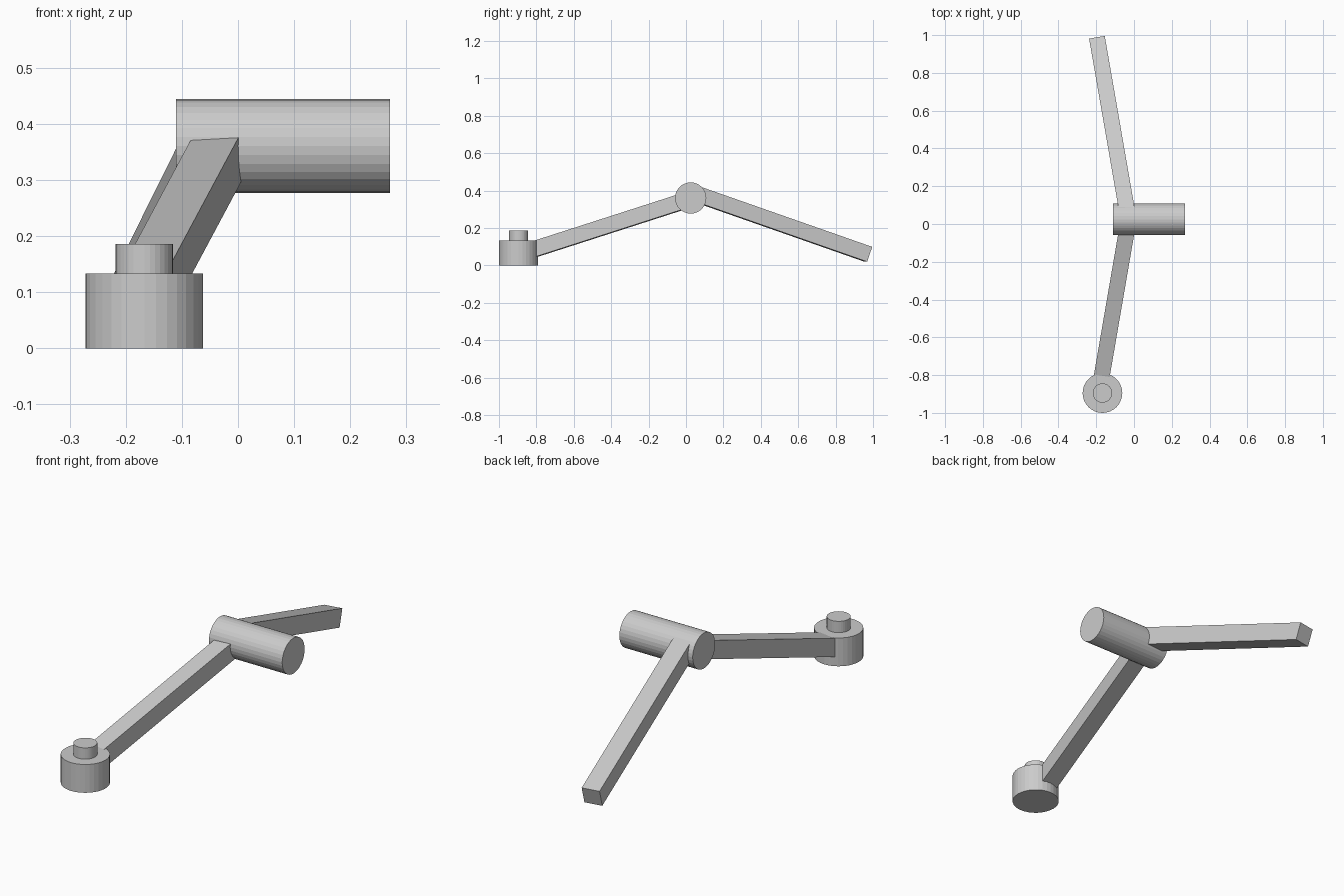
import bpy
from math import pi
from mathutils import Matrix, Vector

cube = bpy.data.objects.get("Cube")
if cube:
    bpy.data.objects.remove(cube, do_unlink=True)

grey = bpy.data.materials.new("light_grey")
grey.use_nodes = True
colour = (0.6, 0.6, 0.6, 1)
grey.diffuse_color = colour
grey.node_tree.nodes["Principled BSDF"].inputs["Base Color"].default_value = colour


def finish(name):
    obj = bpy.context.object
    obj.name = name
    obj.data.materials.append(grey)
    return obj


def cylinder(name, centre, radius, length, rotation=(0, 0, 0)):
    bpy.ops.mesh.primitive_cylinder_add(vertices=32, radius=radius, depth=length,
                                        location=centre, rotation=rotation)
    return finish(name)


def beam(name, start, end, width):
    """Square bar from start to end, with its sides kept upright."""
    start, end = Vector(start), Vector(end)
    along = (end - start).normalized()
    side = along.cross(Vector((0, 0, 1))).normalized()
    up = side.cross(along)
    bpy.ops.mesh.primitive_cube_add(size=1)
    obj = finish(name)
    obj.data.transform(Matrix.Diagonal((width, (end - start).length, width, 1)))
    turn = Matrix((side, along, up)).transposed().to_4x4()
    obj.matrix_world = Matrix.Translation((start + end) / 2) @ turn
    return obj


# Round foot with a smaller knob on top
cylinder("base", (-0.167, -0.895, 0.0665), 0.105, 0.133)
cylinder("base_knob", (-0.167, -0.895, 0.158), 0.051, 0.056)

# Crosswise hub joining the two arms
cylinder("hub", (0.08, 0.025, 0.3605), 0.0835, 0.381, (0, pi / 2, 0))

# Sloping square arms
beam("front_arm", (-0.181, -0.865, 0.069), (-0.028, 0.024, 0.355), 0.084)
beam("back_arm", (-0.194, 0.975, 0.0595), (-0.035, 0.06, 0.380), 0.084)
